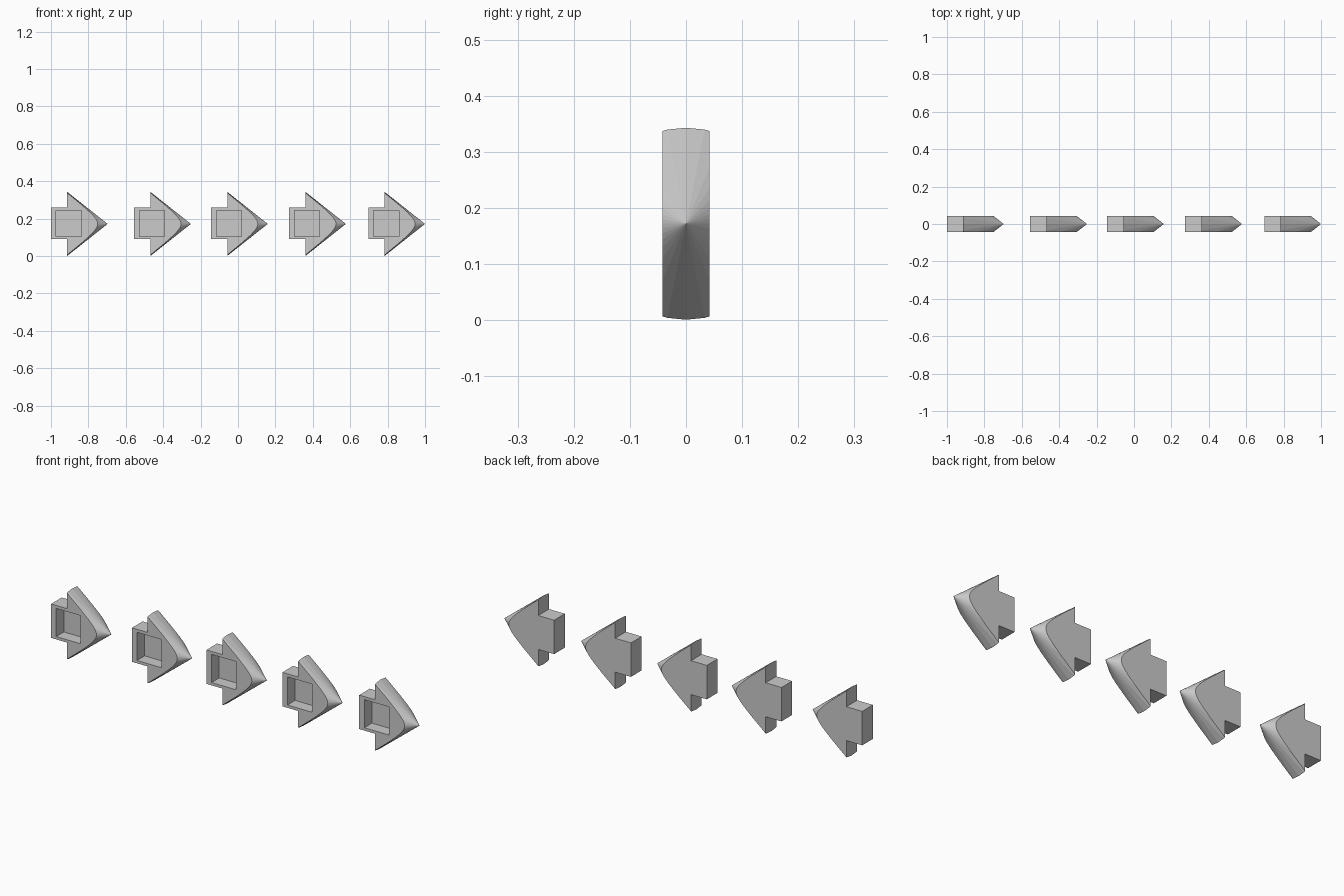
import bpy, bmesh, math
from mathutils import Matrix, Vector

if "Cube" in bpy.data.objects:
    bpy.data.objects.remove(bpy.data.objects["Cube"])

HALF_T = 0.042      # half thickness of the slab
ZC = 0.172          # height of the arrow axis
R = 0.171           # arrowhead radius
HEAD_X, TIP_X = 0.087, 0.303
STARTS = [-1.0, -0.555, -0.144, 0.274, 0.697]


def to_object(name, bm):
    bmesh.ops.recalc_face_normals(bm, faces=bm.faces[:])
    mesh = bpy.data.meshes.new(name)
    bm.to_mesh(mesh)
    bm.free()
    obj = bpy.data.objects.new(name, mesh)
    bpy.context.collection.objects.link(obj)
    return obj


def box(name, x0, x1, y0, y1, z0, z1):
    bm = bmesh.new()
    bmesh.ops.create_cube(bm, size=1)
    for v in bm.verts:
        v.co = Vector(((x0 + x1) / 2 + v.co.x * (x1 - x0),
                       (y0 + y1) / 2 + v.co.y * (y1 - y0),
                       (z0 + z1) / 2 + v.co.z * (z1 - z0)))
    return to_object(name, bm)


def boolean(obj, other, operation):
    mod = obj.modifiers.new(operation.lower(), 'BOOLEAN')
    mod.object = other
    mod.operation = operation
    mod.solver = 'EXACT'
    bpy.context.view_layer.objects.active = obj
    bpy.ops.object.modifier_apply(modifier=mod.name)
    bpy.data.objects.remove(other)


# Arrowhead: a cone lying along x, sliced flat on the front and back
bm = bmesh.new()
bmesh.ops.create_cone(bm, cap_ends=True, segments=32, radius1=R, radius2=0,
                      depth=TIP_X - HEAD_X,
                      matrix=Matrix.Translation(((HEAD_X + TIP_X) / 2, 0, ZC))
                      @ Matrix.Rotation(math.pi / 2, 4, 'Y'))
bmesh.ops.remove_doubles(bm, verts=bm.verts[:], dist=1e-5)
arrow = to_object("arrow_1", bm)
boolean(arrow, box("slab", -1, 1, -HALF_T, HALF_T, -1, 1), 'INTERSECT')

# Square shaft behind the head
boolean(arrow, box("shaft", 0, 0.15, -HALF_T, HALF_T, 0.09, 0.259), 'UNION')

# Recessed pocket in the front face
boolean(arrow, box("pocket", 0.028, 0.163, -0.1, 0.018, 0.104, 0.244), 'DIFFERENCE')

# Row of five arrows
arrow.location.x = STARTS[0]
for i, x in enumerate(STARTS[1:], 2):
    copy = bpy.data.objects.new(f"arrow_{i}", arrow.data)
    copy.location.x = x
    bpy.context.collection.objects.link(copy)
